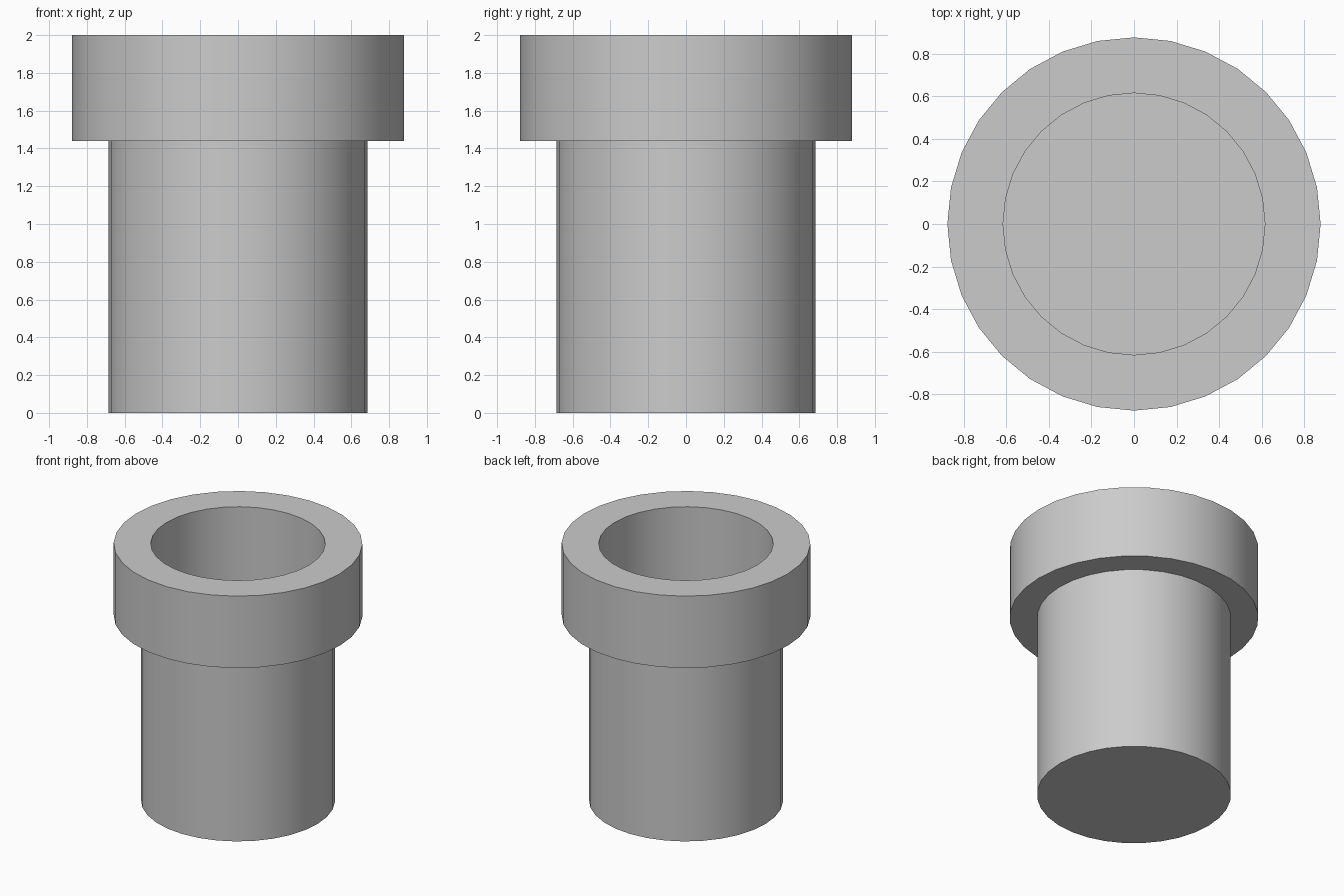
import bpy, bmesh
from math import cos, sin, pi, radians

if "Cube" in bpy.data.objects:
    bpy.data.objects.remove(bpy.data.objects["Cube"])

SIDES = 32
# Profile (radius, height): outer base, body, collar, rim, bore, inner floor
PROFILE = [(0.685, 0.0), (0.685, 1.44), (0.878, 1.44),
           (0.878, 2.0), (0.616, 2.0), (0.616, 0.07)]


def lathe(name, profile):
    bm = bmesh.new()
    rings = [[bm.verts.new((r * cos(2 * pi * i / SIDES), r * sin(2 * pi * i / SIDES), z))
              for i in range(SIDES)] for r, z in profile]
    for a, b in zip(rings, rings[1:]):
        for i in range(SIDES):
            j = (i + 1) % SIDES
            bm.faces.new((a[i], a[j], b[j], b[i]))
    # Closed base and inner floor
    bm.faces.new(rings[0][::-1])
    bm.faces.new(rings[-1])
    bmesh.ops.recalc_face_normals(bm, faces=bm.faces)
    mesh = bpy.data.meshes.new(name)
    bm.to_mesh(mesh)
    bm.free()
    obj = bpy.data.objects.new(name, mesh)
    bpy.context.collection.objects.link(obj)
    return obj


# Hollow pipe with a wide collar
pipe = lathe("collared_pipe", PROFILE)
bpy.context.view_layer.objects.active = pipe
pipe.select_set(True)
bpy.ops.object.shade_smooth_by_angle(angle=radians(30))
